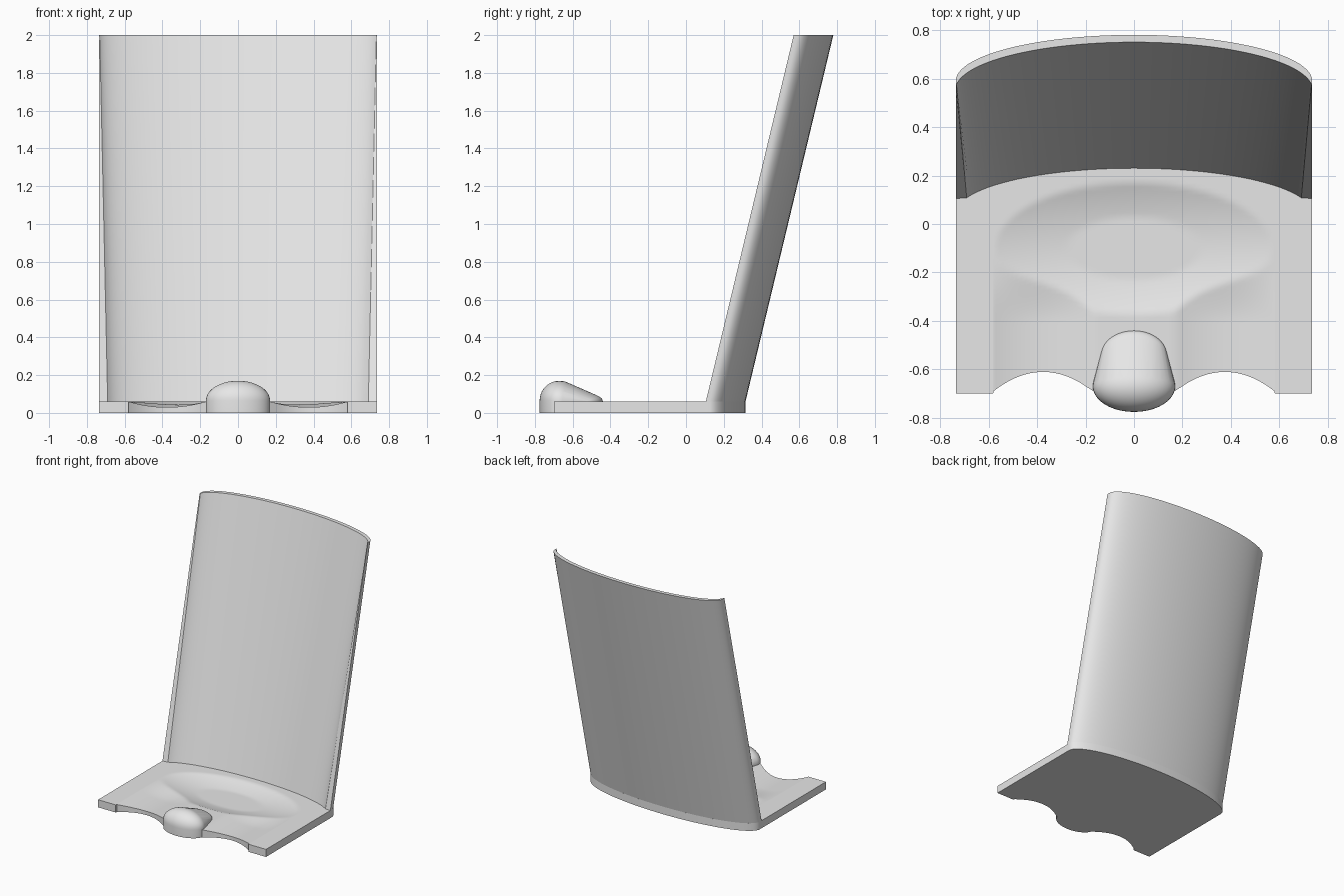
import bpy, bmesh
from math import sin, cos, pi, radians, sqrt

cube = bpy.data.objects.get("Cube")
if cube:
    bpy.data.objects.remove(cube)

HALF, SEAT_TOP, HEIGHT = 0.735, 0.06, 2.0

grey = bpy.data.materials.new("light grey")
grey.use_nodes = True
grey.diffuse_color = (0.8, 0.8, 0.8, 1)
grey.node_tree.nodes["Principled BSDF"].inputs["Base Color"].default_value = (0.8, 0.8, 0.8, 1)


def finish(bm, name, angle=30):
    """Turn a bmesh into a smooth-shaded object with sharp edges kept."""
    bmesh.ops.recalc_face_normals(bm, faces=bm.faces)
    mesh = bpy.data.meshes.new(name)
    bm.to_mesh(mesh)
    bm.free()
    mesh.materials.append(grey)
    obj = bpy.data.objects.new(name, mesh)
    bpy.context.collection.objects.link(obj)
    bpy.ops.object.select_all(action='DESELECT')
    obj.select_set(True)
    bpy.context.view_layer.objects.active = obj
    bpy.ops.object.shade_smooth_by_angle(angle=radians(angle))
    return obj


def arc(half, y_end, y_mid, sweep, count=48):
    """Elliptical arc from -x to +x, bulging to the back; sweep 90 is a half ellipse."""
    top = radians(sweep)
    pts = []
    for i in range(count + 1):
        t = top * (2 * i / count - 1)
        rise = (cos(t) - cos(top)) / (1 - cos(top))
        pts.append((half * sin(t) / sin(top), y_end + (y_mid - y_end) * rise))
    return pts


# Backrest: curved leaning shell, thicker at the foot
def shell_ring(bm, z, y_front, y_end, y_mid, inner):
    outline = [(-HALF, y_front)] + arc(HALF, y_end, y_mid, 90) + [(HALF, y_front)]
    return [bm.verts.new((x, y, z)) for x, y in outline + inner[::-1]]


bm = bmesh.new()
low = shell_ring(bm, SEAT_TOP, 0.105, 0.125, 0.315, arc(0.69, 0.108, 0.23, 70))
high = shell_ring(bm, HEIGHT, 0.57, 0.59, 0.78, arc(0.732, 0.575, 0.75, 84))
for i in range(len(low)):
    j = (i + 1) % len(low)
    bm.faces.new((low[i], low[j], high[j], high[i]))
bm.faces.new(low)
bm.faces.new(high)
finish(bm, "backrest")


# Seat: slab with two leg scallops in front and a shallow dished top
def groove(x):
    return (abs(x) - 0.375) / 0.205


def seat_front(x):
    if abs(x) > 0.58:
        return -0.70
    if abs(x) < 0.17:
        return -0.69
    return -0.61 - 0.08 * groove(x) ** 2


def seat_back(x):
    return 0.125 + 0.19 * sqrt(max(0, 1 - (x / HALF) ** 2))


def seat_height(x, y):
    bowl = max(0, 1 - (x / 0.57) ** 2 - ((y + 0.1) / 0.27) ** 2)
    fade = min(1, max(0, (-0.1 - y) / 0.3))
    fade = fade * fade * (3 - 2 * fade)
    leg = max(0, 1 - groove(x) ** 2) * fade
    return SEAT_TOP - max(0.038 * min(1, 1.3 * bowl), 0.03 * leg)


bm = bmesh.new()
columns, rows = 96, 56
stations = [HALF * sin(pi * (i / columns - 0.5)) for i in range(columns + 1)]
stations = sorted(stations + [s * e for s in (-1, 1) for e in (0.579, 0.581)])
grid = []
for x in stations:
    front, back = seat_front(x), seat_back(x)
    ys = [front + (back - front) * j / rows for j in range(rows + 1)]
    grid.append([bm.verts.new((x, y, seat_height(x, y))) for y in ys])
for a, b in zip(grid, grid[1:]):
    for j in range(rows):
        bm.faces.new((a[j], b[j], b[j + 1], a[j + 1]))
under = bmesh.ops.extrude_face_region(bm, geom=bm.faces[:], use_keep_orig=True)
for v in under["geom"]:
    if isinstance(v, bmesh.types.BMVert):
        v.co.z = 0
finish(bm, "seat")


# Pommel: wide round nose tapering to a low tail, with a straight skirt
def dome(bm, y, z, rx, ry, rz, around=40, up=10):
    for i in range(around):
        a = 2 * pi * i / around
        for j in range(up):
            e = pi / 2 * j / up
            bm.verts.new((rx * cos(a) * cos(e), y + ry * sin(a) * cos(e), z + rz * sin(e)))
        bm.verts.new((rx * cos(a), y + ry * sin(a), 0))
    bm.verts.new((0, y, z + rz))


bm = bmesh.new()
dome(bm, -0.67, 0.065, 0.17, 0.105, 0.105)
dome(bm, -0.54, 0.06, 0.135, 0.1, 0.045)
hull = bmesh.ops.convex_hull(bm, input=bm.verts[:])
loose = set(hull["geom_interior"] + hull["geom_unused"])
bmesh.ops.delete(bm, geom=[v for v in loose if isinstance(v, bmesh.types.BMVert)], context='VERTS')
finish(bm, "pommel", 40)
